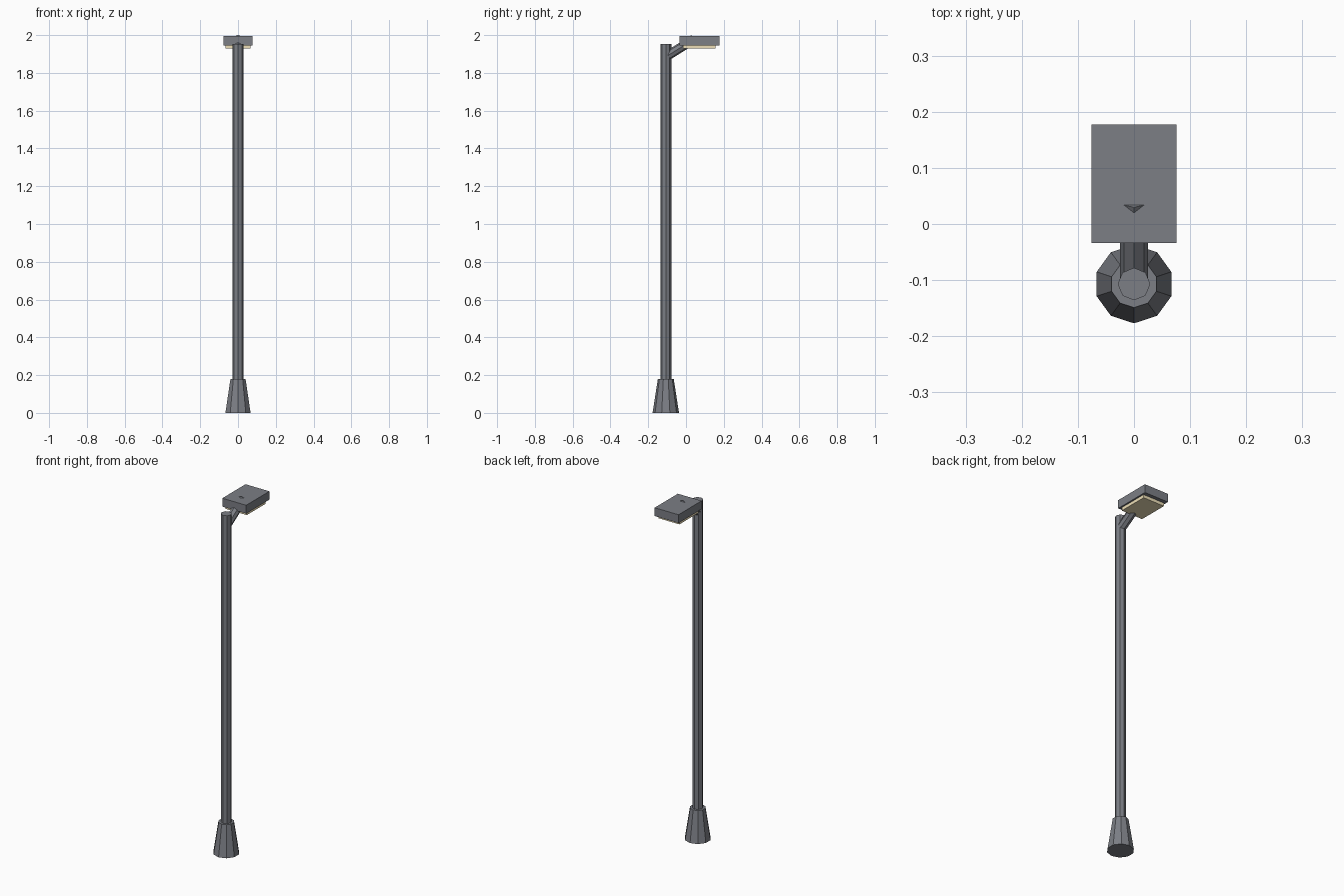
import bpy
from mathutils import Vector

if "Cube" in bpy.data.objects:
    bpy.data.objects.remove(bpy.data.objects["Cube"])

POLE_Y = -0.107


def material(name, rgb):
    m = bpy.data.materials.new(name)
    m.diffuse_color = (*rgb, 1.0)
    m.use_nodes = True
    m.node_tree.nodes["Principled BSDF"].inputs["Base Color"].default_value = m.diffuse_color
    return m


metal = material("painted_metal", (0.20, 0.21, 0.235))
glow = material("warm_lens", (0.85, 0.74, 0.48))


def finish(name, mat):
    ob = bpy.context.object
    ob.name = ob.data.name = name
    ob.data.materials.append(mat)
    return ob


def tube(name, start, end, r1, r2, sides, mat):
    """Closed faceted cone or cylinder between two points."""
    a, b = Vector(start), Vector(end)
    d = b - a
    # Tilt only about x, so the first vertex stays on the centre plane
    tilt = Vector((0, 0, 1)).rotation_difference(d).to_euler()
    bpy.ops.mesh.primitive_cone_add(vertices=sides, radius1=r1, radius2=r2,
                                    depth=d.length, location=(a + b) / 2,
                                    rotation=tilt)
    return finish(name, mat)


def box(name, lo, hi, mat):
    lo, hi = Vector(lo), Vector(hi)
    bpy.ops.mesh.primitive_cube_add(size=1, location=(lo + hi) / 2)
    bpy.context.object.scale = hi - lo
    return finish(name, mat)


# Tapered ten-sided foot
tube("base", (0, POLE_Y, 0), (0, POLE_Y, 0.18), 0.07, 0.042, 10, metal)

# Eight-sided post
tube("pole", (0, POLE_Y, 0.0005), (0, POLE_Y, 1.954), 0.029, 0.029, 8, metal)

# Slanted arm whose tip just breaks through the top of the lamp head
tube("arm", (0, POLE_Y, 1.885), (0, 0.043, 1.979), 0.025, 0.025, 8, metal)

# Lamp housing and the light panel under it
box("lamp_head", (-0.076, -0.034, 1.946), (0.076, 0.177, 1.994), metal)
box("lens", (-0.067, -0.016, 1.928), (0.067, 0.156, 1.950), glow)
